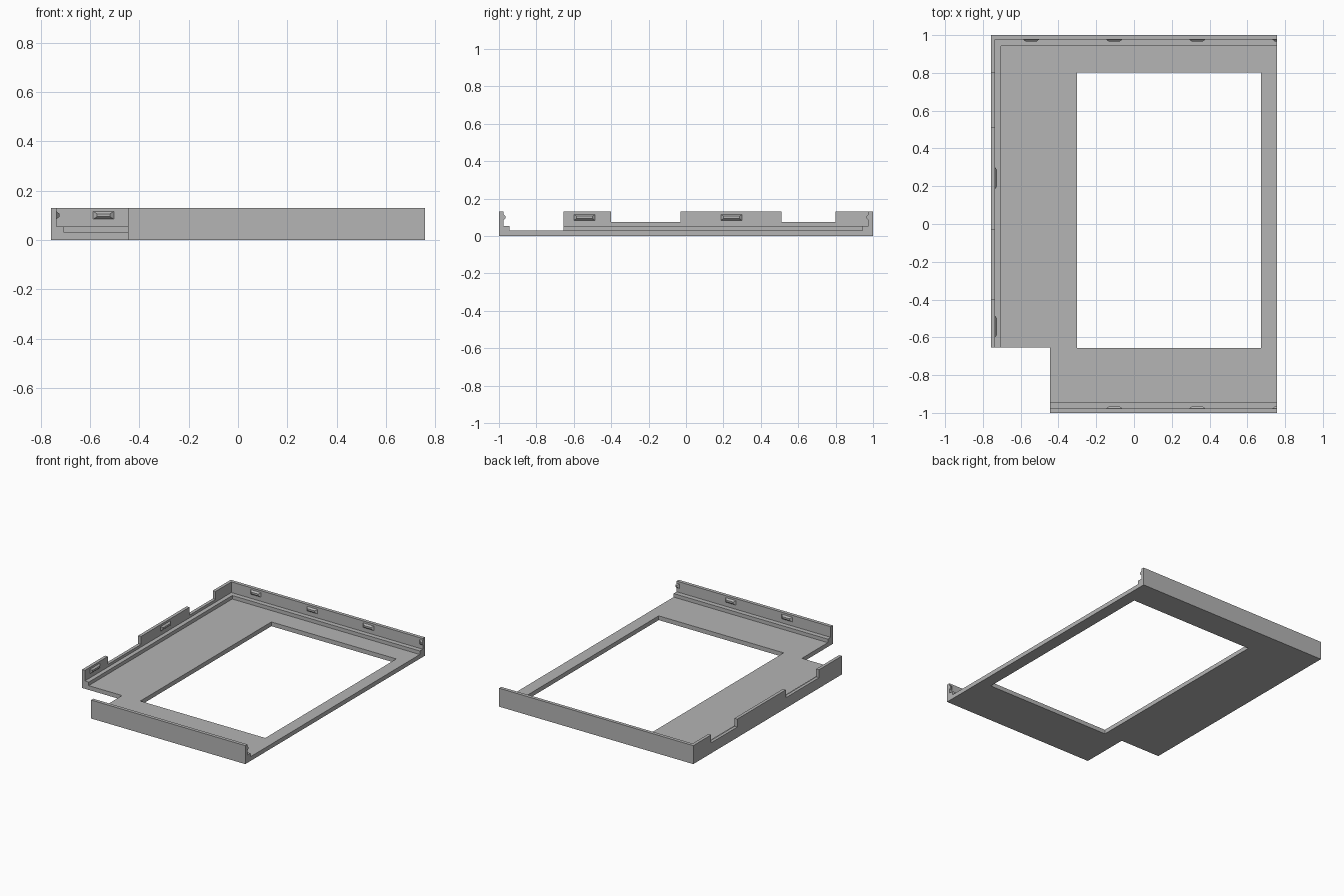
import bpy
import bmesh

cube = bpy.data.objects.get("Cube")
if cube:
    bpy.data.objects.remove(cube, do_unlink=True)

grey = bpy.data.materials.new("plain grey")
grey.use_nodes = True
grey.diffuse_color = (0.46, 0.46, 0.46, 1)
grey.node_tree.nodes["Principled BSDF"].inputs["Base Color"].default_value = (0.46, 0.46, 0.46, 1)

X, Y, H = 0.757, 1.0, 0.13      # half width, half depth, height
WALL_X, WALL_Y = -0.735, 0.976  # inner wall faces
CLIP_Z = 0.1


def add_object(name, bm):
    bmesh.ops.recalc_face_normals(bm, faces=bm.faces)
    mesh = bpy.data.meshes.new(name)
    bm.to_mesh(mesh)
    bm.free()
    mesh.materials.append(grey)
    obj = bpy.data.objects.new(name, mesh)
    bpy.context.collection.objects.link(obj)
    return obj


def box(name, x0, x1, y0, y1, z0, z1):
    bm = bmesh.new()
    bmesh.ops.create_cube(bm, size=1)
    for v in bm.verts:
        v.co.x = x1 if v.co.x > 0 else x0
        v.co.y = y1 if v.co.y > 0 else y0
        v.co.z = z1 if v.co.z > 0 else z0
    return add_object(name, bm)


def cut(body, name, *size):
    cutter = box(name, *size)
    cutter.hide_render = True
    mod = body.modifiers.new(name, 'BOOLEAN')
    mod.operation = 'DIFFERENCE'
    mod.solver = 'EXACT'
    mod.object = cutter
    bpy.context.view_layer.objects.active = body
    bpy.ops.object.modifier_apply(modifier=name)
    bpy.data.objects.remove(cutter, do_unlink=True)


# Tray body: floor, stepped ledge and thin walls, open on the left side
body = box("tray_frame", -X, X, -Y, Y, 0, H)
cut(body, "floor_pocket", -0.705, 1, -0.943, 0.943, 0.03, 1)
cut(body, "ledge_pocket", WALL_X, 1, -WALL_Y, WALL_Y, 0.055, 1)
cut(body, "window", -0.302, 0.672, -0.656, 0.803, -1, 1)
cut(body, "corner_cutout", -1, -0.445, -2, -0.655, -1, 1)

# Lowered sections of the side wall
for y0, y1 in ((-0.4, -0.03), (0.51, 0.8)):
    cut(body, "wall_notch", -1, -0.72, y0, y1, 0.074, 1)


def clip(name, place, start, end, end_taper=0.015):
    """Tapered snap ridge; place maps (along, out, z) to a position."""
    bm = bmesh.new()
    rings = []
    for out, half, inset in ((0, 0.016, 0), (0.011, 0.006, 1)):
        a, b = start + 0.015 * inset, end - end_taper * inset
        rings.append([bm.verts.new(place(s, out, CLIP_Z + z))
                      for s, z in ((a, -half), (b, -half), (b, half), (a, half))])
    base, tip = rings
    bm.faces.new(base)
    bm.faces.new(tip)
    for i in range(4):
        j = (i + 1) % 4
        bm.faces.new((base[i], base[j], tip[j], tip[i]))
    add_object(name, bm)


# Snap ridges on the back and front walls; the last is cut off at the open end
for name, side, centres in (("back_clip", 1, (-0.545, -0.105, 0.335)),
                            ("front_clip", -1, (-0.105, 0.335))):
    def place(s, out, z, side=side):
        return (s, side * (WALL_Y - out), z)
    for c in centres:
        clip(name, place, c - 0.042, c + 0.042)
    clip(name + "_end", place, 0.733, X, 0)

# Snap ridges on the side wall
for c in (-0.543, 0.243):
    clip("side_clip", lambda s, out, z: (WALL_X + out, s, z), c - 0.057, c + 0.057)
